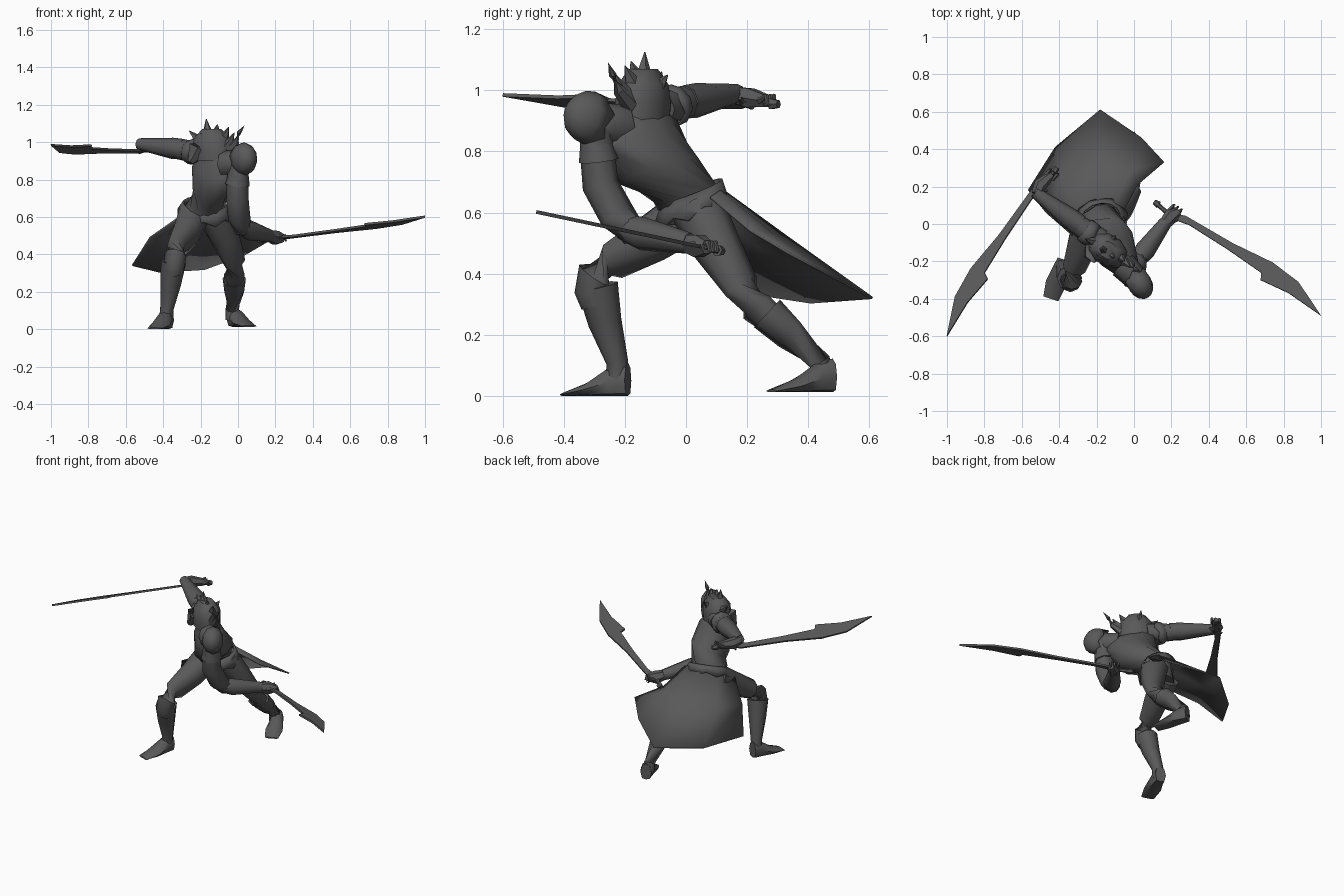
import bpy, bmesh, math
from mathutils import Vector as V

cube = bpy.data.objects.get("Cube")
if cube:
    bpy.data.objects.remove(cube)

mat = bpy.data.materials.new("dark_grey")
mat.use_nodes = True
COLOUR = (0.1, 0.1, 0.1, 1)
mat.diffuse_color = COLOUR
bsdf = next(n for n in mat.node_tree.nodes if n.type == 'BSDF_PRINCIPLED')
bsdf.inputs["Base Color"].default_value = COLOUR


def finish(name, bm, angle=52, thick=0):
    bmesh.ops.recalc_face_normals(bm, faces=bm.faces)
    me = bpy.data.meshes.new(name)
    bm.to_mesh(me)
    bm.free()
    me.materials.append(mat)
    ob = bpy.data.objects.new(name, me)
    bpy.context.collection.objects.link(ob)
    bpy.ops.object.select_all(action='DESELECT')
    bpy.context.view_layer.objects.active = ob
    ob.select_set(True)
    bpy.ops.object.shade_smooth_by_angle(angle=math.radians(angle))
    if thick:
        mod = ob.modifiers.new("thickness", 'SOLIDIFY')
        mod.thickness = thick
        mod.offset = 0
    return ob


def loft(name, sections, sides=8, caps=True, floor=None, jag=0, thick=0):
    """Skin elliptical rings, each given as (centre, half axis, half axis)."""
    bm = bmesh.new()
    rings = []
    for i, (c, u, v) in enumerate(sections):
        ring = []
        for k in range(sides):
            a = 2 * math.pi * k / sides
            p = V(c) + V(u) * math.cos(a) + V(v) * math.sin(a)
            if floor is not None:
                p.z = max(p.z, floor)
            if jag and i == len(sections) - 1 and k % 2:
                p.z -= jag
            ring.append(bm.verts.new(p))
        rings.append(ring)
    for a, b in zip(rings, rings[1:]):
        for k in range(sides):
            j = (k + 1) % sides
            bm.faces.new((a[k], a[j], b[j], b[k]))
    if caps:
        bm.faces.new(rings[0])
        bm.faces.new(rings[-1])
    return finish(name, bm, thick=thick)


def limb(name, points, radii, sides=8):
    pts = [V(p) for p in points]
    secs = []
    for i, p in enumerate(pts):
        t = (pts[min(i + 1, len(pts) - 1)] - pts[max(i - 1, 0)]).normalized()
        ref = V((0, 0, 1)) if abs(t.z) < 0.8 else V((1, 0, 0))
        u = t.cross(ref).normalized()
        secs.append((p, u * radii[i], t.cross(u) * radii[i]))
    return loft(name, secs, sides)


def shell(name, centre, axis, size):
    """Open jagged dome whose crown points along axis."""
    bm = bmesh.new()
    bmesh.ops.create_uvsphere(bm, u_segments=10, v_segments=8, radius=1)
    bmesh.ops.delete(bm, geom=[v for v in bm.verts if v.co.z < -0.45], context='VERTS')
    for k, v in enumerate([v for v in bm.verts if v.is_boundary]):
        v.co.z -= 0.3 * (k % 2)
    rot = V(axis).to_track_quat('Z', 'Y')
    for v in bm.verts:
        v.co = V(centre) + rot @ (v.co * V(size))
    return finish(name, bm, thick=0.008)


def foot(name, heel, toe, ground):
    heel, toe = V(heel), V(toe)
    side = (toe - heel).cross(V((0, 0, 1))).normalized()
    shape = [(0, .035, .05), (.25, .043, .045), (.62, .055, .02), (1, .042, .004)]
    loft(name, [(heel.lerp(toe, t) + V((0, 0, ground + h)), side * w, V((0, 0, h * 1.2)))
                for t, w, h in shape], floor=ground)


def sword(name, hand, tip, back, pommel):
    """Notched blade drawn in the plane of its length and its back edge."""
    hand, tip = V(hand), V(tip)
    d = (tip - hand).normalized()
    w = V(back) - d * d.dot(V(back))
    w.normalize()
    n = d.cross(w)
    length = (tip - hand).length
    spine = [(.0, .012), (.06, .045), (.37, .063), (.61, .095), (.79, .084), (1, 0)]
    edge = [(.0, -.01), (.11, .015), (.36, .02), (.59, .015), (.61, -.02), (.78, .005)]
    bm = bmesh.new()
    rim = [bm.verts.new(hand + d * t * length + w * s - n * .006) for t, s in spine + edge[::-1]]
    base = bm.faces.new(rim)
    ext = bmesh.ops.extrude_face_region(bm, geom=[base])
    for v in [g for g in ext["geom"] if isinstance(g, bmesh.types.BMVert)]:
        v.co += n * .012
    finish(name + "_blade", bm, 25)
    limb(name + "_hilt", [hand + d * .03, hand, V(pommel)], [.014, .012, .012], 6)
    limb(name + "_pommel", [V(pommel) + d * .015, V(pommel) - d * .015], [.02, .014], 6)
    limb(name + "_guard", [hand + d * .02 - w * .035, hand + d * .03, hand + d * .02 + w * .05],
         [.006, .014, .006], 6)


# Torso twisted between hips and shoulders
loft("torso", [((-.2, .02, .56), (.09, .05, 0), (.04, -.07, 0)),
               ((-.18, .0, .66), (.1, .04, 0), (.02, -.1, -.03)),
               ((-.12, -.095, .74), (.1, -.08, -.02), (-.07, -.105, -.04)),
               ((-.11, -.155, .85), (.12, -.11, -.04), (-.065, -.065, -.03)),
               ((-.12, -.15, .93), (.08, -.08, -.02), (-.04, -.04, 0))], 12)
loft("waist_cloth", [((-.18, .02, .67), (.11, .03, 0), (.02, -.09, -.04)),
                     ((-.18, .02, .62), (.14, .04, 0), (.03, -.11, -.05))],
     14, caps=False, jag=.025, thick=.01)

# Head with horned crown
limb("neck", [(-.13, -.14, .89), (-.14, -.14, .96)], [.07, .06])
loft("head", [((-.14, -.14, .9), (.1, -.06, 0), (.04, .07, 0)),
              ((-.14, -.14, .96), (.1, -.06, 0), (.04, .075, 0)),
              ((-.14, -.14, 1.02), (.09, -.05, 0), (.04, .07, 0)),
              ((-.14, -.14, 1.07), (.05, -.03, 0), (.02, .04, 0))], 10)
limb("face_mask", [(-.17, -.14, 1.02), (-.215, -.15, .96), (-.255, -.165, .89)], [.05, .06, .018], 6)
horns = [((-.16, -.14, 1.03), (-.17, -.135, 1.125)), ((-.12, -.16, 1.03), (-.11, -.18, 1.095)),
         ((-.2, -.1, 1.0), (-.26, -.08, 1.06)), ((-.08, -.17, 1.01), (-.05, -.2, 1.08)),
         ((-.06, -.19, .97), (-.02, -.23, 1.05)), ((-.12, -.1, 1.0), (-.1, -.06, 1.05))]
for i, (a, b) in enumerate(horns):
    limb(f"crown_spike_{i}", [a, b], [.035, .002], 5)
limb("long_horn", [(-.06, -.18, .95), (-.01, -.22, 1.0), (.005, -.24, 1.05), (.035, -.255, 1.09)],
     [.03, .02, .013, .001], 6)

# Left arm, lowered
shell("left_pauldron", (.03, -.318, .91), (.48, -.8, .25), (.064, .085, .084))
limb("left_shoulder", [(-.06, -.22, .88), (.0, -.28, .89), (.02, -.31, .88)], [.075, .068, .045])
limb("left_upper_arm", [(.01, -.29, .9), (-.003, -.29, .8), (-.003, -.28, .69), (.007, -.225, .59), (.03, -.17, .53)],
     [.055, .057, .06, .06, .048])
limb("left_sleeve_cuff", [(.005, -.295, .85), (-.003, -.285, .77)], [.05, .066])
limb("left_gauntlet", [(.01, -.2, .55), (.06, -.14, .53), (.17, .01, .5)], [.045, .055, .035])
limb("left_hand", [(.165, .0, .5), (.2, .045, .49), (.24, .07, .487)], [.032, .042, .024], 6)

# Right arm, raised behind
shell("right_pauldron", (-.245, -.045, .95), (-.7, .45, .35), (.068, .068, .05))
limb("right_upper_arm", [(-.18, -.09, .94), (-.27, -.025, .955), (-.38, .05, .97)], [.065, .058, .048])
limb("right_gauntlet", [(-.29, -.005, .962), (-.35, .035, .967), (-.53, .17, .99)], [.055, .057, .031])
limb("right_hand", [(-.52, .16, .985), (-.5, .21, .975), (-.44, .265, .965)], [.03, .036, .022], 6)

# Fingers wrapped over the hilts
for side, c, d in (("left", (.2, .055, .485), (.03, .03, 0)), ("right", (-.455, .25, .965), (.025, .025, 0))):
    for k in range(3):
        p = V(c) + V((.02 * (k - 1), -.012 * (k - 1), 0))
        limb(f"{side}_finger_{k}", [p, p + V(d) + V((0, 0, .015)), p + V(d) * 1.2 - V((0, 0, .015))],
             [.011, .01, .006], 5)

# Swords
sword("left_sword", (.2, .04, .49), (1, -.49, .602), (.562, .812, -.17), (.12, .11, .475))
sword("right_sword", (-.48, .21, .96), (-1, -.6, .985), (-.67, .43, -.33), (-.42, .29, .955))

# Legs
limb("right_thigh", [(-.24, .02, .6), (-.275, -.11, .515), (-.32, -.24, .44), (-.335, -.3, .395),
                     (-.34, -.31, .34), (-.345, -.295, .3)],
     [.09, .08, .063, .06, .055, .05])
limb("right_boot", [(-.345, -.29, .36), (-.36, -.265, .24), (-.38, -.225, .11), (-.385, -.225, .04)],
     [.068, .055, .036, .038])
foot("right_foot", (-.375, -.19, 0), (-.445, -.4, 0), 0)
limb("left_thigh", [(-.13, .04, .61), (-.07, .1, .49), (-.02, .18, .36), (-.02, .23, .29), (-.02, .28, .25)],
     [.09, .08, .06, .056, .05])
limb("left_boot", [(-.02, .265, .27), (-.02, .34, .2), (-.03, .44, .11), (-.03, .445, .05)],
     [.062, .053, .036, .036])
foot("left_foot", (-.03, .48, 0), (.06, .28, 0), .012)

# Cape flaring out from the waist
rows = [[(-.32, -.07, .595), (-.28, .05, .65), (-.19, .11, .68), (-.1, .11, .67), (-.05, .08, .65)],
        [(-.47, .06, .49), (-.38, .22, .5), (-.19, .33, .52), (-.02, .28, .53), (.02, .21, .54)],
        [(-.565, .18, .34), (-.42, .41, .305), (-.18, .61, .32), (.04, .46, .4), (.16, .33, .47)]]
bm = bmesh.new()
grid = [[bm.verts.new(p) for p in row] for row in rows]
for a, b in zip(grid, grid[1:]):
    for k in range(4):
        bm.faces.new((a[k], a[k + 1], b[k + 1], b[k]))
finish("cape", bm, thick=.008)
